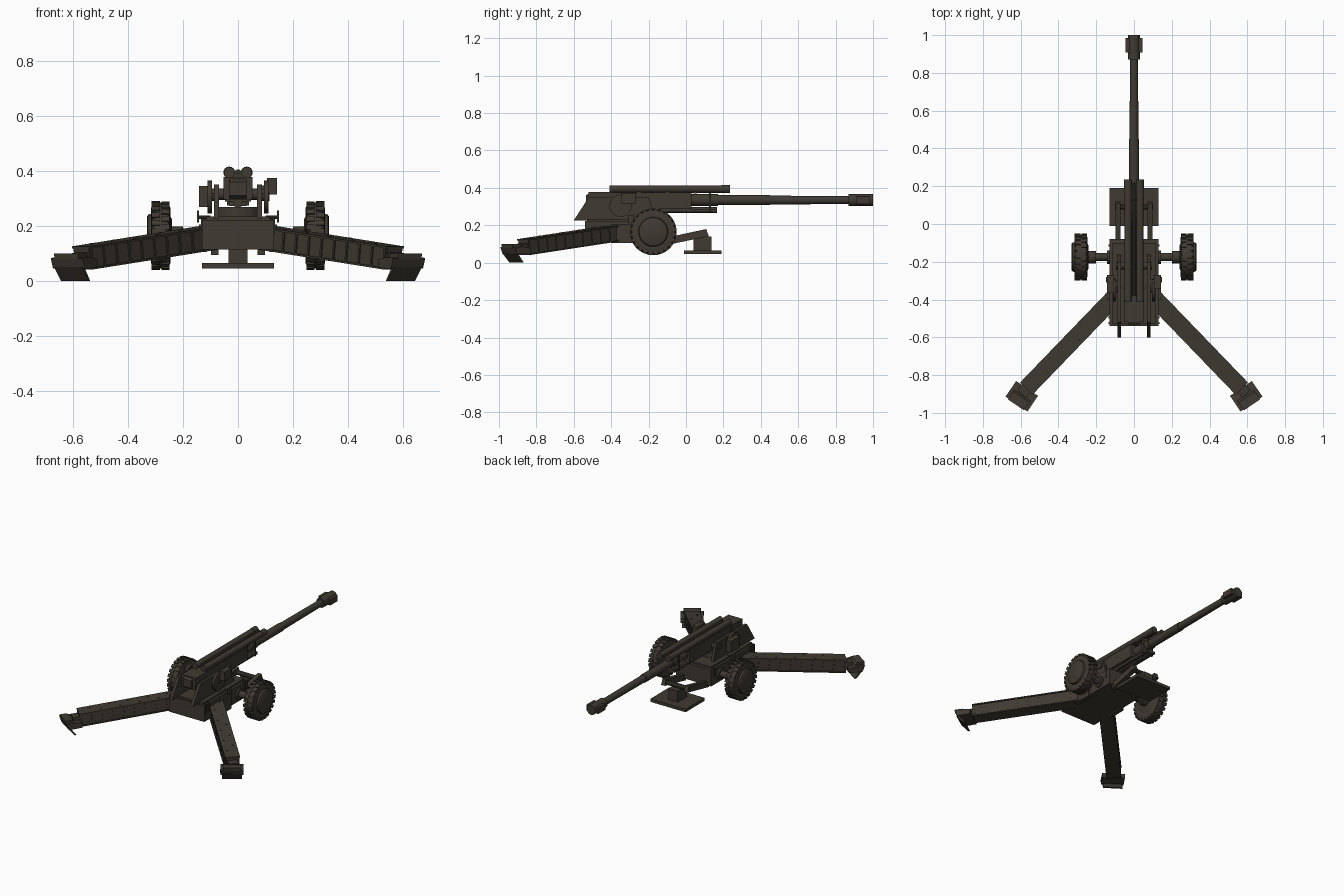
import bpy, bmesh, math
from mathutils import Vector, Matrix

if "Cube" in bpy.data.objects:
    bpy.data.objects.remove(bpy.data.objects["Cube"])

paint = bpy.data.materials.new("dark olive brown")
paint.diffuse_color = (0.050, 0.042, 0.032, 1)
paint.use_nodes = True
paint.node_tree.nodes["Principled BSDF"].inputs["Base Color"].default_value = paint.diffuse_color


def finish(name, bm, smooth=False):
    bmesh.ops.recalc_face_normals(bm, faces=bm.faces)
    me = bpy.data.meshes.new(name)
    bm.to_mesh(me)
    bm.free()
    me.materials.append(paint)
    ob = bpy.data.objects.new(name, me)
    bpy.context.collection.objects.link(ob)
    if smooth:
        bpy.context.view_layer.objects.active = ob
        ob.select_set(True)
        bpy.ops.object.shade_smooth_by_angle(angle=math.radians(35))
        ob.select_set(False)
    return ob


def add_box(bm, lo, hi, m=Matrix()):
    lo, hi = Vector(lo), Vector(hi)
    size = hi - lo
    t = Matrix.Translation((lo + hi) / 2) @ Matrix.Diagonal((*[abs(v) for v in size], 1))
    bmesh.ops.create_cube(bm, size=1, matrix=m @ t)


def add_cyl(bm, a, b, r, seg=16, r2=None):
    a, b = Vector(a), Vector(b)
    d = b - a
    m = Matrix.Translation((a + b) / 2) @ d.to_track_quat('Z', 'Y').to_matrix().to_4x4()
    bmesh.ops.create_cone(bm, cap_ends=True, segments=seg, radius1=r,
                          radius2=r if r2 is None else r2, depth=d.length, matrix=m)


def box(name, lo, hi, m=Matrix()):
    bm = bmesh.new()
    add_box(bm, lo, hi, m)
    return finish(name, bm)


def cyl(name, a, b, r, seg=16, r2=None):
    bm = bmesh.new()
    add_cyl(bm, a, b, r, seg, r2)
    return finish(name, bm, True)


def prism(name, pts, x0, x1, m=Matrix()):
    # (y, z) profile extruded along x
    bm = bmesh.new()
    f = bm.faces.new([bm.verts.new((x0, y, z)) for y, z in pts])
    ext = bmesh.ops.extrude_face_region(bm, geom=[f])
    vs = [v for v in ext['geom'] if isinstance(v, bmesh.types.BMVert)]
    bmesh.ops.translate(bm, vec=(x1 - x0, 0, 0), verts=vs)
    bmesh.ops.transform(bm, matrix=m, verts=bm.verts)
    return finish(name, bm)


def lathe_x(name, profile, centre, seg):
    # (x, radius) profile spun about the x axis
    bm = bmesh.new()
    rings = []
    for x, r in profile:
        rings.append([bm.verts.new((x, r * math.cos(2 * math.pi * i / seg),
                                    r * math.sin(2 * math.pi * i / seg))) for i in range(seg)])
    for a, b in zip(rings, rings[1:]):
        for i in range(seg):
            j = (i + 1) % seg
            bm.faces.new((a[i], a[j], b[j], b[i]))
    bm.faces.new(rings[0])
    bm.faces.new(rings[-1])
    bmesh.ops.translate(bm, vec=centre, verts=bm.verts)
    return finish(name, bm, True)


# Barrel and muzzle brake
BZ = 0.335
cyl("barrel", (0, 0.4, BZ), (0, 0.9, BZ), 0.024, 20, 0.021)
cyl("barrel_sleeve", (0, -0.4, BZ), (0, 0.45, BZ), 0.027, 20)
cyl("barrel_collar", (0, 0.0, BZ), (0, 0.17, BZ), 0.032, 20)
cyl("muzzle_brake", (0, 0.87, BZ), (0, 1.0, BZ), 0.032, 16)
box("muzzle_brake_baffle", (-0.044, 0.908, BZ - 0.02), (0.044, 0.985, BZ + 0.02))

# Cradle, breech and recoil cylinders
box("cradle", (-0.048, -0.42, 0.288), (0.048, 0.03, 0.376))
box("breech", (-0.052, -0.52, 0.296), (0.052, -0.40, 0.377))
prism("breech_rear_cover", [(-0.535, 0.31), (-0.52, 0.30), (-0.52, 0.37), (-0.535, 0.36)], -0.03, 0.03)
cyl("cradle_tube", (0, -0.42, 0.281), (0, 0.165, 0.281), 0.016, 12)
box("cradle_tray", (-0.03, -0.3, 0.272), (0.03, 0.165, 0.288))
box("cradle_front_bracket", (-0.04, 0.122, 0.275), (0.04, 0.134, 0.385))
for s in (-1, 1):
    cyl("recoil_cylinder", (s * 0.032, -0.41, 0.394), (s * 0.032, 0.23, 0.394), 0.020, 14)
    cyl("recoil_cylinder_cap", (s * 0.032, 0.19, 0.394), (s * 0.032, 0.235, 0.394), 0.0215, 14)
cyl("recoil_guide_rod", (0, -0.38, 0.397), (0, 0.22, 0.397), 0.009, 8)
for y in (-0.25, -0.1, 0.05):
    box("recoil_clamp", (-0.045, y - 0.01, 0.37), (0.045, y + 0.01, 0.402))

# Carriage body
box("carriage_body", (-0.13, -0.54, 0.115), (0.13, -0.08, 0.222))
box("carriage_top_plate", (-0.115, -0.53, 0.222), (0.115, -0.1, 0.234))
for y in (-0.53, -0.50, -0.12):
    box("carriage_rib", (-0.135, y, 0.17), (0.135, y + 0.012, 0.226))
cyl("turntable", (0, -0.28, 0.23), (0, -0.28, 0.268), 0.085, 20)
cyl("trunnion", (-0.095, -0.22, 0.315), (0.095, -0.22, 0.315), 0.02, 12)

for s in (-1, 1):
    # Saddle side plates and elevation gear
    prism("saddle_side_plate", [(-0.60, 0.226), (-0.52, 0.350), (-0.20, 0.350), (-0.16, 0.228)],
          s * 0.069, s * 0.087)
    bm = bmesh.new()
    add_cyl(bm, (s * 0.085, -0.35, 0.305), (s * 0.115, -0.35, 0.305), 0.014, 10)
    add_cyl(bm, (s * 0.094, -0.35, 0.305), (s * 0.110, -0.35, 0.305), 0.060, 20)
    finish("handwheel", bm, True)
    box("side_handle", (s * 0.141, -0.31, 0.212), (s * 0.149, -0.28, 0.256))
    cyl("side_handle_rod", (s * 0.1, -0.295, 0.232), (s * 0.145, -0.295, 0.232), 0.006, 8)
    box("trail_hinge", (s * 0.115, -0.40, 0.105), (s * 0.142, -0.27, 0.205))

    # Wheel with tread lugs
    wc = Vector((0, -0.175, 0.165))
    lathe_x("tyre", [(s * x, r) for x, r in
            ((0.247, 0.078), (0.245, 0.10), (0.252, 0.115), (0.264, 0.12),
             (0.298, 0.12), (0.309, 0.115), (0.316, 0.10), (0.314, 0.078))], wc, 32)
    lathe_x("wheel_hub", [(s * x, r) for x, r in
            ((0.24, 0.06), (0.25, 0.08), (0.312, 0.08), (0.326, 0.076), (0.330, 0.07))], wc, 24)
    bm = bmesh.new()
    for i in range(24):
        for k, (x0, x1) in enumerate(((0.248, 0.278), (0.284, 0.314))):
            m = Matrix.Translation(wc) @ Matrix.Rotation(2 * math.pi * (i + k / 2) / 24, 4, 'X')
            add_box(bm, (s * x0, -0.010, 0.104), (s * x1, 0.010, 0.1245), m)
    finish("tyre_tread", bm)
    cyl("axle", (s * 0.1, -0.175, 0.165), (s * 0.25, -0.175, 0.165), 0.022, 14)
    cyl("brake_drum", (s * 0.2, -0.175, 0.165), (s * 0.248, -0.175, 0.165), 0.033, 16)
    cyl("axle_collar", (s * 0.13, -0.175, 0.165), (s * 0.142, -0.175, 0.165), 0.036, 16)

    # Front support arm
    prism("support_arm", [(-0.1, 0.095), (-0.1, 0.135), (0.108, 0.180), (0.122, 0.142)],
          s * 0.071, s * 0.098)

    # Trail leg: box girder with flanges, ribs and rivets
    p0, p1 = Vector((s * 0.127, -0.412, 0.153)), Vector((s * 0.567, -0.868, 0.083))
    d = (p1 - p0).normalized()
    length = (p1 - p0).length
    side = Vector((0, 0, 1)).cross(d).normalized()
    m = Matrix((d, side, d.cross(side))).transposed().to_4x4()
    m.translation = p0
    box("trail_leg", (-0.05, -0.038, -0.04), (length, 0.038, 0.04), m)
    bm = bmesh.new()
    for z in (-0.042, 0.036):
        add_box(bm, (-0.05, -0.046, z), (length, 0.046, z + 0.007), m)
    finish("trail_flanges", bm)
    bm = bmesh.new()
    for i in range(10):
        u = 0.03 + i * (length - 0.04) / 9
        add_box(bm, (u - 0.004, -0.043, -0.038), (u + 0.004, 0.043, 0.038), m)
    finish("trail_ribs", bm)
    bm = bmesh.new()
    for i in range(9):
        q = 0.022 if i % 2 else -0.022
        u = 0.08 + i * 0.06
        add_cyl(bm, m @ Vector((u, q, 0.04)), m @ Vector((u, q, 0.046)), 0.005, 6)
    finish("trail_rivets", bm)

    # Spade at the trail end, local -y pointing outward
    sm = Matrix.Translation((s * 0.594, -0.912, 0)) @ Matrix.Rotation(s * math.radians(34), 4, 'Z')
    prism("spade_block", [(0.05, 0.048), (0.05, 0.078), (0.0, 0.086), (-0.05, 0.084), (-0.035, 0.045)],
          -0.07, 0.07, sm)
    prism("spade_cap", [(-0.055, 0.100), (-0.052, 0.08), (0.01, 0.08), (-0.005, 0.100)],
          -0.052, 0.052, sm)
    prism("spade_blade", [(-0.042, 0.05), (-0.024, 0.05), (0.014, 0.0), (0.002, 0.0)],
          -0.06, 0.06, sm)
    box("trail_end_lug", (length - 0.01, -0.03, -0.03), (length + 0.04, 0.03, 0.02), m)

# Sight box on the right and gear box on the left
box("sight_box", (0.106, -0.345, 0.315), (0.142, -0.27, 0.374))
box("sight_mount", (0.08, -0.32, 0.33), (0.11, -0.295, 0.346))
box("gear_box", (-0.142, -0.365, 0.268), (-0.106, -0.27, 0.345))
box("gear_box_mount", (-0.11, -0.33, 0.29), (-0.08, -0.3, 0.32))

# Firing base plate and pedestal
box("base_plate", (-0.13, -0.01, 0.046), (0.13, 0.19, 0.066))
box("base_pedestal", (-0.034, 0.04, 0.066), (0.034, 0.136, 0.140))
cyl("support_crossbar", (-0.1, 0.09, 0.152), (0.1, 0.09, 0.152), 0.015, 10)
